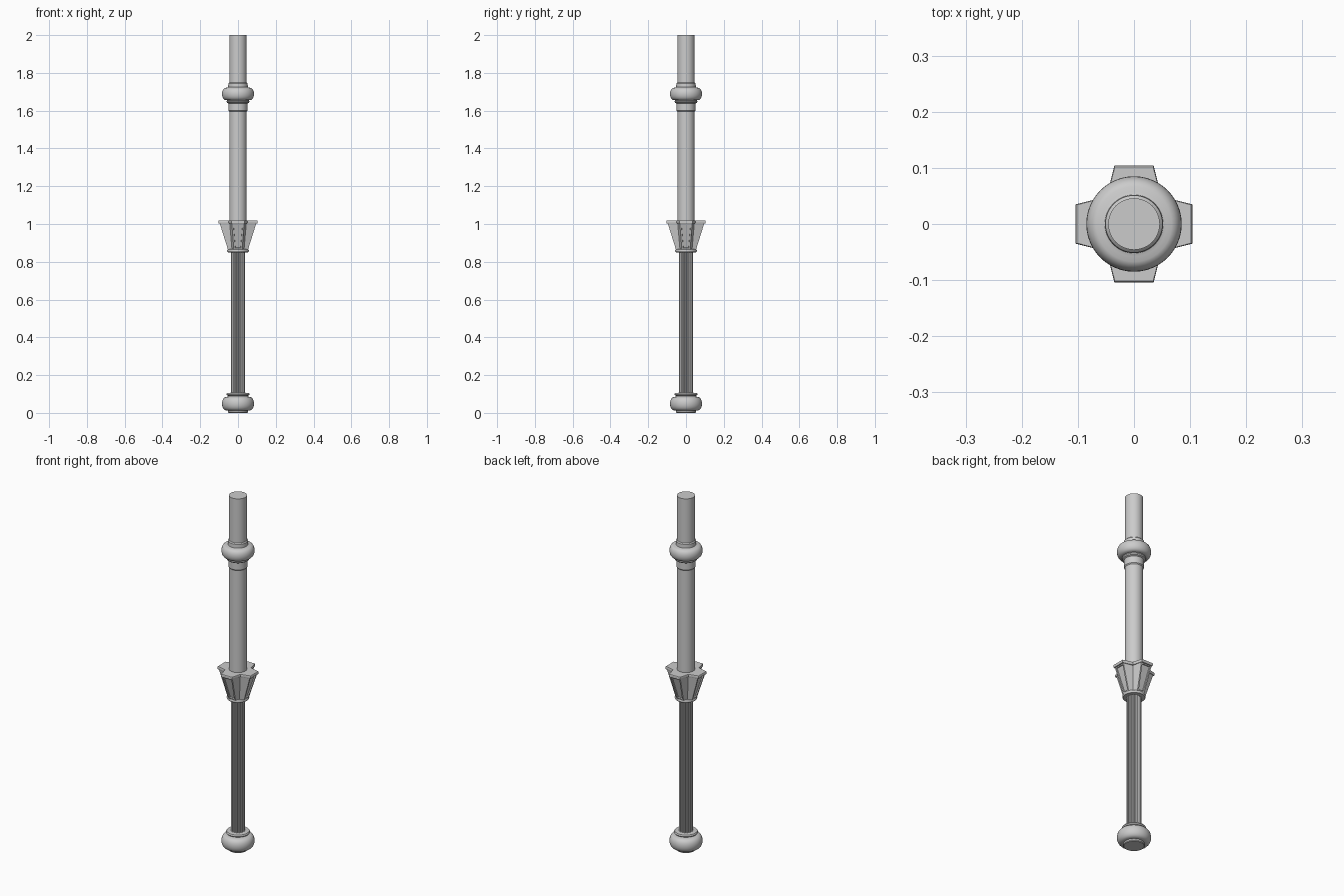
import bpy, bmesh, math

if "Cube" in bpy.data.objects:
    bpy.data.objects.remove(bpy.data.objects["Cube"])


def finish(name, bm, angle=30):
    bmesh.ops.recalc_face_normals(bm, faces=bm.faces)
    me = bpy.data.meshes.new(name)
    bm.to_mesh(me)
    bm.free()
    ob = bpy.data.objects.new(name, me)
    bpy.context.collection.objects.link(ob)
    bpy.ops.object.select_all(action='DESELECT')
    ob.select_set(True)
    bpy.context.view_layer.objects.active = ob
    bpy.ops.object.shade_smooth_by_angle(angle=math.radians(angle))
    return ob


def loft(bm, sections):
    """Bridge equal-sized (outline, z) sections and cap both ends."""
    rings = [[bm.verts.new((x, y, z)) for x, y in pts] for pts, z in sections]
    sides = []
    for a, b in zip(rings, rings[1:]):
        n = len(a)
        sides.append([bm.faces.new((a[i], a[(i + 1) % n], b[(i + 1) % n], b[i]))
                      for i in range(n)])
    bm.faces.new(rings[0])
    bm.faces.new(rings[-1])
    return sides


def circle(r, n=48):
    return [(r * math.cos(2 * math.pi * i / n), r * math.sin(2 * math.pi * i / n))
            for i in range(n)]


def turned(name, profile):
    bm = bmesh.new()
    loft(bm, [(circle(r), z) for r, z in profile])
    return finish(name, bm)


def bulge(r_in, r_out, z0, z1, n=12):
    return [(r_in + (r_out - r_in) * math.sin(math.pi * i / n) ** 0.8,
             (z0 + z1) / 2 - (z1 - z0) / 2 * math.cos(math.pi * i / n))
            for i in range(n + 1)]


def cross(end, half, inner):
    """Four-armed outline: two corners per arm, one notch between arms."""
    pts = []
    for k in range(4):
        c, s = math.cos(k * math.pi / 2), math.sin(k * math.pi / 2)
        for x, y in ((end, -half), (end, half), (inner, inner)):
            pts.append((c * x - s * y, s * x + c * y))
    return pts


# Pommel with foot disc and neck ring
turned("pommel", [(0.05, 0), (0.053, 0.004), (0.053, 0.012)]
       + bulge(0.055, 0.085, 0.012, 0.086)
       + [(0.05, 0.09), (0.058, 0.092), (0.062, 0.098), (0.058, 0.105), (0.036, 0.107)])

# Fluted grip
bm = bmesh.new()
flutes = 16
outline = []
for i in range(flutes * 4):
    a = 2 * math.pi * i / (flutes * 4)
    r = (0.037, 0.037, 0.033, 0.033)[i % 4]
    outline.append((r * math.cos(a), r * math.sin(a)))
loft(bm, [(outline, 0.1), (outline, 0.86)])
finish("fluted_grip", bm, 20)

# Ring under the flared guard
turned("guard_ring", [(0.036, 0.85)] + bulge(0.05, 0.058, 0.85, 0.867, 6) + [(0.036, 0.867)])

# Flared four-armed guard with a recessed panel on each arm
bm = bmesh.new()
side = loft(bm, [(cross(0.053, 0.022, 0.032), 0.864), (cross(0.097, 0.033, 0.044), 1.004)])[0]
panels = side[0::3]
bmesh.ops.recalc_face_normals(bm, faces=bm.faces)
bmesh.ops.inset_individual(bm, faces=panels, thickness=0.011, depth=0)
bmesh.ops.inset_individual(bm, faces=panels, thickness=0.001, depth=-0.007)
finish("flared_guard", bm)

# Guard top plate
bm = bmesh.new()
loft(bm, [(cross(0.102, 0.034, 0.048), 1.002), (cross(0.104, 0.035, 0.049), 1.005),
          (cross(0.104, 0.035, 0.049), 1.015), (cross(0.102, 0.034, 0.048), 1.018)])
finish("guard_plate", bm)

# Upper tube
turned("upper_tube", [(0.046, 1.01), (0.046, 2.0)])

# Collar with bulged ring
turned("collar", [(0.046, 1.595), (0.05, 1.60), (0.05, 1.638), (0.058, 1.642),
                  (0.061, 1.648), (0.058, 1.653)]
       + bulge(0.058, 0.085, 1.655, 1.722)
       + [(0.052, 1.724), (0.051, 1.745), (0.046, 1.75)])
